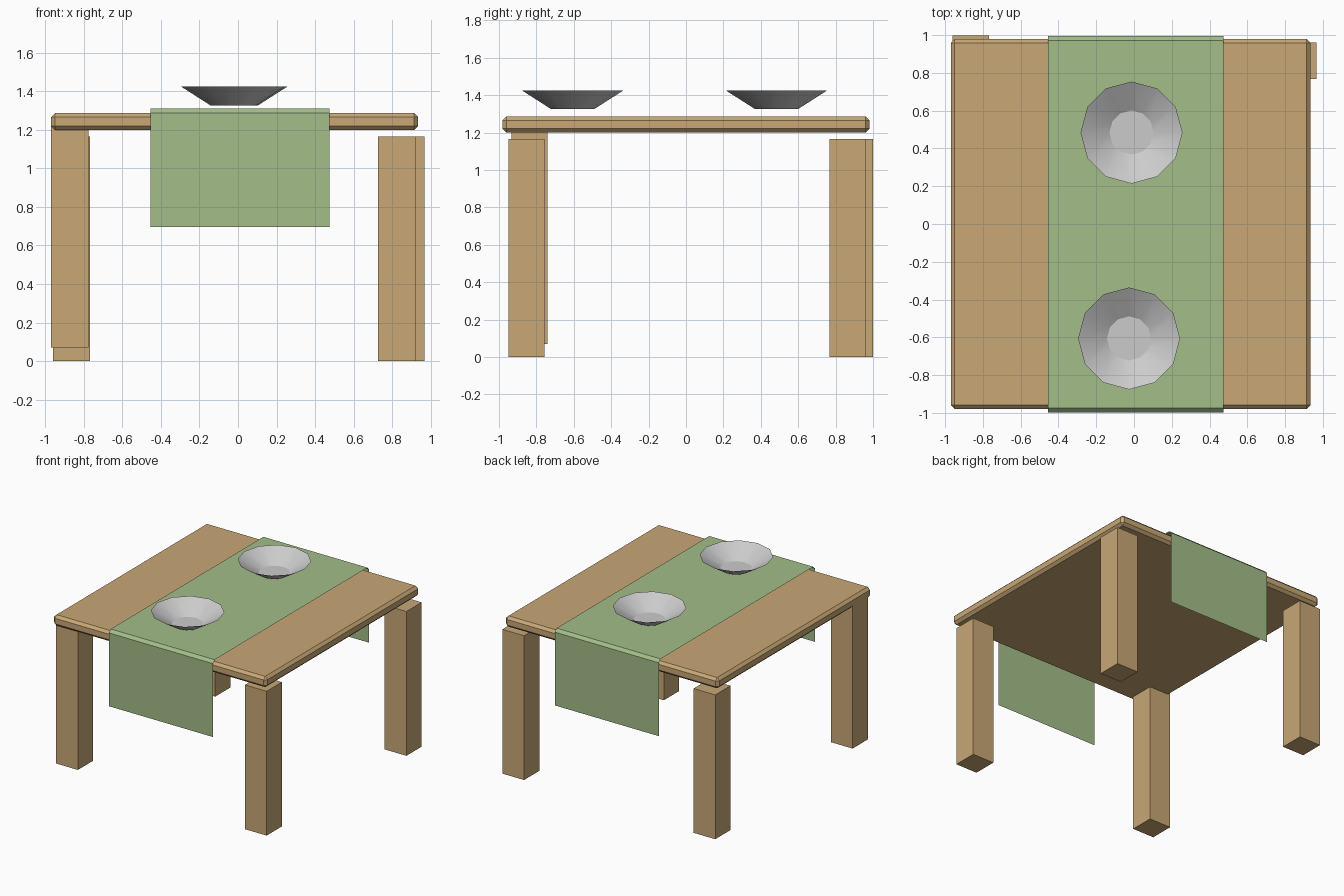
import bpy, bmesh, math
from mathutils import Matrix

if "Cube" in bpy.data.objects:
    bpy.data.objects.remove(bpy.data.objects["Cube"])


def material(name, color):
    mat = bpy.data.materials.new(name)
    mat.diffuse_color = (*color, 1)
    mat.use_nodes = True
    mat.node_tree.nodes["Principled BSDF"].inputs["Base Color"].default_value = mat.diffuse_color
    return mat


def add_object(name, bm, mat=None):
    mesh = bpy.data.meshes.new(name)
    bm.to_mesh(mesh)
    bm.free()
    obj = bpy.data.objects.new(name, mesh)
    bpy.context.collection.objects.link(obj)
    if mat:
        mesh.materials.append(mat)
    return obj


def box(name, x, y, z, mat):
    bm = bmesh.new()
    size = [b - a for a, b in (x, y, z)]
    centre = [(a + b) / 2 for a, b in (x, y, z)]
    bmesh.ops.create_cube(bm, size=1, matrix=Matrix.Translation(centre) @ Matrix.Diagonal((*size, 1)))
    return add_object(name, bm, mat)


wood = material("wood", (0.58, 0.39, 0.18))
cloth = material("green_cloth", (0.37, 0.51, 0.25))

# Tabletop with chamfered edges
top = box("tabletop", (-0.97, 0.935), (-0.98, 0.98), (1.2, 1.287), wood)
bevel = top.modifiers.new("chamfer", 'BEVEL')
bevel.width = 0.021
bevel.segments = 1

# Four slightly misplaced square legs: low x, low y, low z
LEG, HEIGHT = 0.194, 1.165
for name, x, y, z in (("front_left_leg", -0.97, -0.934, 0.07),
                      ("front_right_leg", 0.727, -0.95, 0),
                      ("back_left_leg", -0.961, 0.805, 0),
                      ("back_right_leg", 0.773, 0.768, 0)):
    box(name, (x, x + LEG), (y, y + LEG), (z, z + HEIGHT), wood)

# Table runner: a thin sheet draped over front and back
profile = [(-0.998, 0.695), (-0.998, 1.287), (-0.975, 1.31),
           (0.972, 1.31), (0.995, 1.287), (0.995, 0.695)]
bm = bmesh.new()
rows = [[bm.verts.new((x, y, z)) for x in (-0.454, 0.475)] for y, z in profile]
for a, b in zip(rows, rows[1:]):
    bm.faces.new((a[0], a[1], b[1], b[0]))
add_object("table_runner", bm, cloth)

# Two open twelve-sided bowls with flat bases
for name, cx, cy in (("back_bowl", -0.013, 0.484), ("front_bowl", -0.026, -0.606)):
    bm = bmesh.new()
    rings = [[bm.verts.new((cx + r * math.cos(i * math.tau / 12),
                            cy + r * math.sin(i * math.tau / 12), z)) for i in range(12)]
             for r, z in ((0.117, 1.327), (0.27, 1.425))]
    bm.faces.new(rings[0][::-1])
    for i in range(12):
        j = (i + 1) % 12
        bm.faces.new((rings[0][i], rings[0][j], rings[1][j], rings[1][i]))
    bowl = add_object(name, bm)
    bpy.ops.object.select_all(action='DESELECT')
    bowl.select_set(True)
    bpy.context.view_layer.objects.active = bowl
    bpy.ops.object.shade_smooth_by_angle(angle=math.radians(30))
